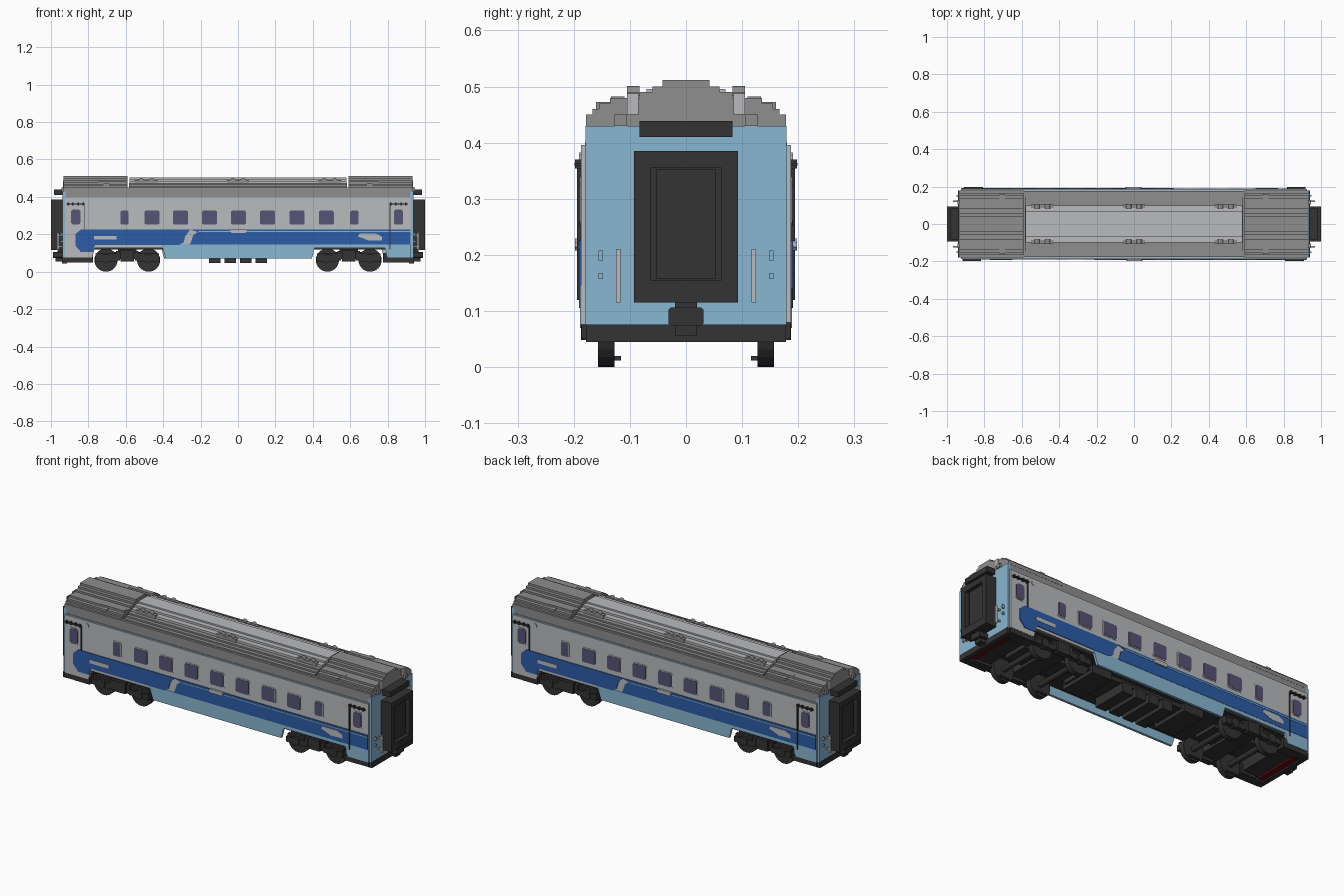
import bpy, bmesh, math
from mathutils import Matrix

old = bpy.data.objects.get("Cube")
if old:
    bpy.data.objects.remove(old, do_unlink=True)


def lin(c):
    c /= 255
    return c / 12.92 if c <= 0.04045 else ((c + 0.055) / 1.055) ** 2.4


def material(name, *rgb):
    m = bpy.data.materials.new(name)
    col = [lin(c) for c in rgb] + [1]
    m.diffuse_color = col
    m.use_nodes = True
    m.node_tree.nodes["Principled BSDF"].inputs["Base Color"].default_value = col
    return m


GREY = material("light grey", 186, 187, 190)
ROOF = material("roof grey", 142, 142, 142)
DARK = material("near black", 51, 51, 51)
BLUE = material("blue", 43, 93, 168)
SKY = material("light blue", 137, 183, 209)
GLASS = material("window purple", 86, 83, 116)
RED = material("dark red", 100, 14, 14)


def finish(name, bm, mat):
    bmesh.ops.recalc_face_normals(bm, faces=bm.faces)
    me = bpy.data.meshes.new(name)
    bm.to_mesh(me)
    bm.free()
    me.materials.append(mat)
    ob = bpy.data.objects.new(name, me)
    bpy.context.collection.objects.link(ob)
    return ob


def prism(name, pts, a, b, mat, axis="y", s=1):
    """Extrude a flat outline from a to b; s=-1 turns it half round about z."""
    bm = bmesh.new()
    if axis == "y":
        vs = [bm.verts.new((s * u, s * a, w)) for u, w in pts]
        d = (0, s * (b - a), 0)
    else:
        vs = [bm.verts.new((s * a, s * u, w)) for u, w in pts]
        d = (s * (b - a), 0, 0)
    f = bm.faces.new(vs)
    r = bmesh.ops.extrude_face_region(bm, geom=[f])
    bmesh.ops.translate(bm, vec=d, verts=[v for v in r["geom"] if isinstance(v, bmesh.types.BMVert)])
    return finish(name, bm, mat)


def box(name, x0, x1, y0, y1, z0, z1, mat, s=1):
    return prism(name, [(x0, z0), (x1, z0), (x1, z1), (x0, z1)], y0, y1, mat, "y", s)


def disc(name, x, z, r, y0, y1, mat, n=20):
    bm = bmesh.new()
    m = Matrix.Translation((x, (y0 + y1) / 2, z)) @ Matrix.Rotation(math.pi / 2, 4, "X")
    bmesh.ops.create_cone(bm, cap_ends=True, segments=n, radius1=r, radius2=r, depth=abs(y1 - y0), matrix=m)
    return finish(name, bm, mat)


def octagon(x0, x1, z0, z1, c):
    return [(x0 + c, z0), (x1 - c, z0), (x1, z0 + c), (x1, z1 - c),
            (x1 - c, z1), (x0 + c, z1), (x0, z1 - c), (x0, z0 + c)]


def stepped(steps, base):
    """Symmetric staircase section from (half width, top height) pairs, widest first."""
    right, z = [], base
    for y, top in steps:
        right += [(y, z), (y, top)]
        z = top
    return right + [(-y, w) for y, w in reversed(right)]


# Body core, floor and roof
box("body_core", -0.925, 0.925, -0.18, 0.18, 0.13, 0.40, SKY)
box("floor", -0.92, 0.92, -0.176, 0.176, 0.118, 0.131, DARK)
box("roof_base", -0.93, 0.93, -0.177, 0.177, 0.40, 0.45, ROOF)
prism("roof_middle", stepped([(0.165, 0.457), (0.145, 0.465), (0.125, 0.473)], 0.448), -0.582, 0.582, ROOF, "x")
prism("roof_middle_panel", stepped([(0.10, 0.485), (0.07, 0.496), (0.042, 0.504)], 0.47), -0.58, 0.58, GREY, "x")
END_STEPS = [(0.178, 0.45), (0.167, 0.46), (0.155, 0.47), (0.135, 0.48),
             (0.083, 0.49), (0.06, 0.50), (0.042, 0.512)]

# Roof clips
for x in (-0.49, 0, 0.49):
    for s in (-1, 1):
        box("roof_clip_base", x - 0.06, x + 0.06, s * 0.085, s * 0.105, 0.47, 0.49, ROOF)
        for dx in (-0.028, 0.028):
            disc("roof_clip", x + dx, 0.486, 0.015, s * 0.083, s * 0.105, ROOF, 12)

for s in (1, -1):
    # Raised roof ends
    prism("roof_end", stepped(END_STEPS, 0.43), 0.592, 0.933, ROOF, "x", s)
    for t in (-1, 1):
        box("roof_vent", 0.69, 0.72, t * 0.13, t * 0.16, 0.45, 0.472, ROOF, s)
        box("roof_hatch", 0.60, 0.745, t * 0.11, t * 0.134, 0.465, 0.482, ROOF, s)
        box("roof_end_strip", 0.93, 0.936, t * 0.085, t * 0.105, 0.45, 0.488, GREY, s)
        box("roof_end_block", 0.93, 0.945, t * 0.105, t * 0.127, 0.43, 0.45, ROOF, s)

    # End wall, lower vestibule and buffer beam
    box("end_wall", 0.92, 0.937, -0.179, 0.179, 0.075, 0.43, SKY, s)
    box("vestibule_base", 0.80, 0.925, -0.178, 0.178, 0.078, 0.135, SKY, s)
    box("vestibule_floor", 0.79, 0.93, -0.17, 0.17, 0.062, 0.08, DARK, s)
    box("vestibule_bulkhead", 0.79, 0.802, -0.177, 0.177, 0.062, 0.13, DARK, s)
    box("buffer_beam", 0.915, 0.94, -0.178, 0.178, 0.045, 0.076, DARK, s)
    box("red_underplate", 0.882, 0.914, -0.13, 0.13, 0.052, 0.065, RED, s)

    # Gangway with a recessed door
    box("gangway_back", 0.935, 0.975, -0.093, 0.093, 0.115, 0.385, DARK, s)
    for t in (-1, 1):
        box("gangway_post", 0.97, 1.0, t * 0.063, t * 0.093, 0.115, 0.385, DARK, s)
    box("gangway_top", 0.97, 1.0, -0.064, 0.064, 0.355, 0.385, DARK, s)
    box("gangway_sill", 0.97, 1.0, -0.064, 0.064, 0.115, 0.155, DARK, s)
    box("gangway_door", 0.97, 0.982, -0.053, 0.053, 0.157, 0.353, DARK, s)
    box("gangway_hood", 0.935, 0.985, -0.083, 0.083, 0.41, 0.439, DARK, s)

    # Coupler
    box("coupler_neck", 0.935, 0.965, -0.02, 0.02, 0.10, 0.12, DARK, s)
    prism("coupler", octagon(-0.031, 0.031, 0.074, 0.106, 0.004), 0.90, 0.99, DARK, "x", s)
    box("coupler_foot", 0.91, 0.975, -0.02, 0.02, 0.055, 0.076, DARK, s)

    # End handrails and studs
    for t in (-1, 1):
        box("end_handrail", 0.957, 0.967, t * 0.117, t * 0.125, 0.115, 0.21, GREY, s)
        for z in (0.13, 0.19):
            box("handrail_mount", 0.935, 0.96, t * 0.117, t * 0.125, z, z + 0.008, GREY, s)
        for z, h in ((0.157, 0.011), (0.19, 0.018)):
            box("end_stud", 0.935, 0.95, t * 0.148, t * 0.156, z, z + h, SKY, s)

    # Side panel and light blue lower parts
    prism("side_panel", [(-0.925, 0.077), (-0.78, 0.077), (-0.765, 0.128), (0.785, 0.128),
                         (0.80, 0.077), (0.925, 0.077), (0.925, 0.396), (-0.925, 0.396)],
          -0.187, -0.178, GREY, s=s)
    prism("side_lower_trim", [(0.40, 0.127), (0.785, 0.127), (0.80, 0.076), (0.926, 0.076),
                              (0.926, 0.146), (0.40, 0.146)], -0.189, -0.185, SKY, s=s)
    prism("side_skirt", [(-0.41, 0.147), (0.415, 0.147), (0.395, 0.07), (-0.385, 0.07)],
          -0.189, -0.176, SKY, s=s)

    # Blue stripe in two parts with a curved gap
    prism("stripe_front", [(-0.84, 0.226), (-0.87, 0.20), (-0.87, 0.14), (-0.84, 0.105),
                           (-0.775, 0.105), (-0.765, 0.142), (-0.315, 0.142), (-0.29, 0.158),
                           (-0.282, 0.19), (-0.255, 0.226)], -0.1905, -0.186, BLUE, s=s)
    prism("stripe_rear", [(-0.26, 0.145), (0.922, 0.145), (0.922, 0.226), (-0.255, 0.226), (-0.215, 0.212),
                          (-0.24, 0.195), (-0.25, 0.16)], -0.1905, -0.186, BLUE, s=s)
    box("stripe_line", -0.21, 0.922, -0.192, -0.189, 0.212, 0.217, SKY, s)
    box("stripe_plate_small", -0.77, -0.65, -0.192, -0.189, 0.171, 0.191, GREY, s)
    prism("stripe_plate_large", [(0.64, 0.188), (0.67, 0.178), (0.70, 0.166), (0.77, 0.168),
                                 (0.77, 0.187), (0.74, 0.203), (0.65, 0.203)], -0.192, -0.189, GREY, s=s)
    prism("name_board", octagon(-0.04, 0.045, 0.208, 0.229, 0.006), -0.198, -0.186, GREY, s=s)

    # Windows
    wins = [(x, 0.04) for x in (-0.46, -0.307, -0.152, 0.003, 0.158, 0.316, 0.472)]
    wins += [(-0.607, 0.022), (0.622, 0.022)]
    for x, w in wins:
        prism("window_frame", octagon(x - w - 0.006, x + w + 0.006, 0.246, 0.332, 0.008), -0.189, -0.186, GREY, s=s)
        prism("window", octagon(x - w, x + w, 0.252, 0.326, 0.006), -0.1905, -0.186, GLASS, s=s)

    # Doors: window, rail above, side handrails
    for x, out in ((-0.868, 1), (0.858, -1)):
        prism("door_window_frame", octagon(x - 0.029, x + 0.029, 0.246, 0.339, 0.01), -0.189, -0.186, GREY, s=s)
        prism("door_window", octagon(x - 0.025, x + 0.025, 0.251, 0.333, 0.01), -0.191, -0.186, GLASS, s=s)
        box("door_rail", x - 0.05, x + 0.05, -0.199, -0.186, 0.359, 0.364, DARK, s)
        for dx in (-0.04, -0.015, 0.015, 0.04):
            box("door_rail_clip", x + dx - 0.004, x + dx + 0.004, -0.198, -0.186, 0.354, 0.37, DARK, s)
        xr = x + out * 0.046
        box("door_handrail", xr - 0.0025, xr + 0.0025, -0.194, -0.186, 0.225 if out > 0 else 0.12, 0.355, DARK, s)
    prism("side_lamp", octagon(-0.795, -0.777, 0.36, 0.382, 0.004), -0.191, -0.186, GREY, s=s)

    # Door steps under both corners
    for t in (-1, 1):
        box("step_upper", 0.775, 0.925, t * 0.14, t * 0.186, 0.05, 0.08, DARK, s)
        box("step_riser", 0.775, 0.87, t * 0.13, t * 0.184, 0.048, 0.1, DARK, s)

    # Bogie
    cx = 0.592
    box("bogie_bolster", cx - 0.05, cx + 0.05, -0.16, 0.16, 0.07, 0.12, DARK, s)
    box("bogie_plate", cx - 0.15, cx + 0.15, -0.07, 0.07, 0.085, 0.105, DARK, s)
    for t in (-1, 1):
        box("bogie_side_frame", cx - 0.17, cx + 0.17, t * 0.158, t * 0.174, 0.068, 0.098, DARK, s)
        box("bogie_spring_box", cx - 0.035, cx + 0.035, t * 0.155, t * 0.187, 0.055, 0.115, DARK, s)
        for dx in (-0.05, 0.05):
            box("bogie_spring", cx + dx - 0.01, cx + dx + 0.01, t * 0.16, t * 0.182, 0.06, 0.11, DARK, s)
    for dx in (-0.114, 0.114):
        x = s * (cx + dx)
        disc("axle", x, 0.062, 0.014, -0.15, 0.15, DARK, 12)
        for t in (-1, 1):
            disc("wheel", x, 0.062, 0.062, t * 0.127, t * 0.157, DARK, 24)
            box("wheel_brake", x - 0.03, x + 0.03, t * 0.116, t * 0.13, 0.012, 0.02, DARK)
            disc("axle_box", x, 0.072, 0.024, t * 0.155, t * 0.187, DARK, 12)
            box("axle_box_wing", x - 0.058, x + 0.058, t * 0.156, t * 0.182, 0.055, 0.085, DARK)

# Underfloor equipment
box("equipment_frame", -0.36, 0.36, -0.09, 0.09, 0.095, 0.12, DARK)
for i in range(4):
    x = -0.125 + i * 0.083
    box("equipment_box", x - 0.031, x + 0.031, -0.10, 0.10, 0.047, 0.1, DARK)
for x in (-0.28, 0.29):
    box("equipment_tank", x - 0.06, x + 0.06, -0.11, 0.11, 0.075, 0.12, DARK)
